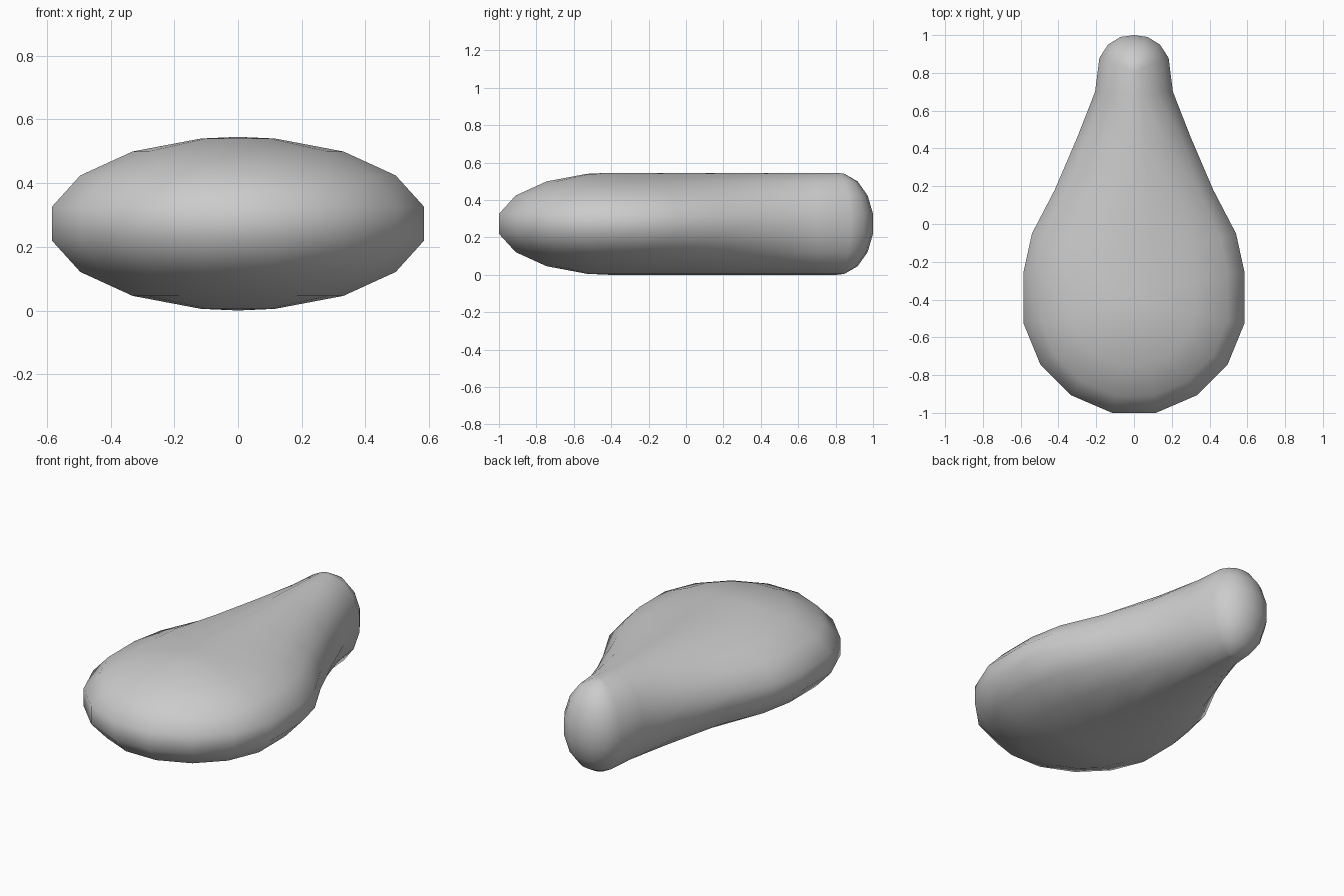
import bpy, bmesh
from math import sin, cos, radians

if "Cube" in bpy.data.objects:
    bpy.data.objects.remove(bpy.data.objects["Cube"])

# Widest half outline seen from above, front to back: (x, y, y of the spine point it bulges from)
HALF = [(.116, -1.0, -.413), (.332, -.907, -.413), (.496, -.743, -.413), (.584, -.528, -.413),
        (.584, -.25, -.36), (.54, -.05, -.20), (.42, .18, .06), (.30, .46, .38),
        (.206, .70, .68), (.183, .88, .81), (.137, .95, .81), (.072, .99, .81)]
MID_Z = .2725
RIM = cos(radians(11.25))

# Right half, back tip, then the mirrored left half
outline = HALF + [(0, 1.0, .81)] + [(-x, y, s) for x, y, s in reversed(HALF)]

# Stacked layers shrinking toward the central ridge at top and bottom
bm = bmesh.new()
layers = []
for lat in (-90, -78.75, -56.25, -33.75, -11.25, 11.25, 33.75, 56.25, 78.75, 90):
    k = max(cos(radians(lat)), 0) / RIM
    z = MID_Z * (1 + sin(radians(lat)))
    layers.append([bm.verts.new((x * k, s + (y - s) * k, z)) for x, y, s in outline])

n = len(outline)
for a, b in zip(layers, layers[1:]):
    for i in range(n):
        j = (i + 1) % n
        bm.faces.new((a[i], a[j], b[j], b[i]))

# Close the ridges
bmesh.ops.remove_doubles(bm, verts=bm.verts[:], dist=.0005)
bmesh.ops.recalc_face_normals(bm, faces=bm.faces[:])
for f in bm.faces:
    f.smooth = True

mesh = bpy.data.meshes.new("pear_body")
bm.to_mesh(mesh)
bm.free()
body = bpy.data.objects.new("pear_body", mesh)
bpy.context.collection.objects.link(body)
